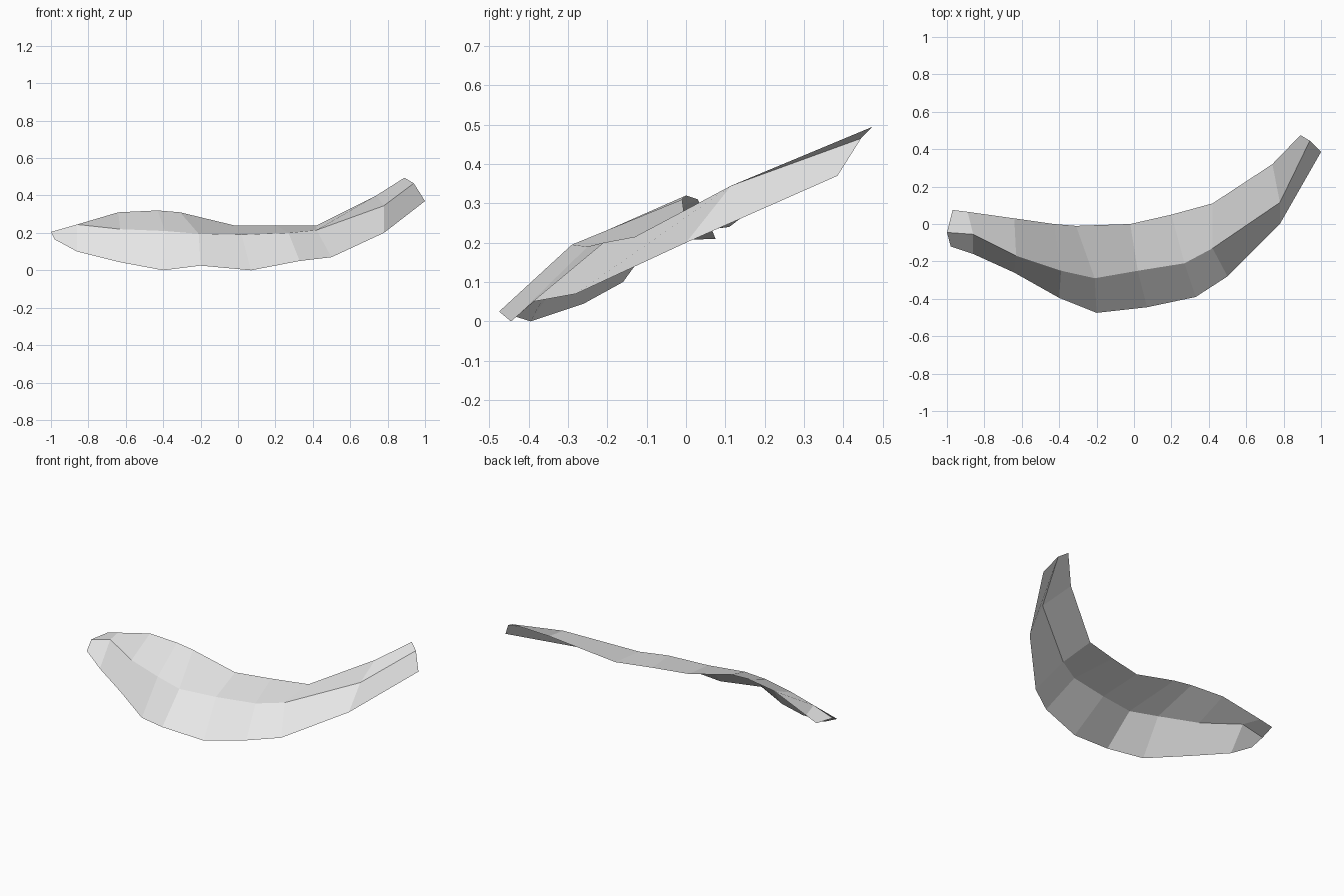
import bpy
import bmesh

# Remove the default cube
default_cube = bpy.data.objects.get("Cube")
if default_cube:
    bpy.data.objects.remove(default_cube, do_unlink=True)


def make_material(name, value):
    """Plain grey material for viewport and render."""
    material = bpy.data.materials.new(name)
    material.use_nodes = True
    colour = (value, value, value, 1.0)
    material.diffuse_color = colour
    shader = material.node_tree.nodes["Principled BSDF"]
    shader.inputs["Base Color"].default_value = colour
    return material


def loft_sheet(name, rails, material):
    """Join neighbouring rails with strips of flat quads."""
    bm = bmesh.new()
    rows = [[bm.verts.new(point) for point in rail] for rail in rails]
    for lower, upper in zip(rows, rows[1:]):
        for i in range(len(lower) - 1):
            bm.faces.new((lower[i], lower[i + 1], upper[i + 1], upper[i]))
    mesh = bpy.data.meshes.new(name)
    bm.to_mesh(mesh)
    bm.free()
    mesh.materials.append(material)
    sheet = bpy.data.objects.new(name, mesh)
    bpy.context.scene.collection.objects.link(sheet)
    return sheet


# Front lower edge, from the right tip to the left tip
front_edge = [
    (-.98, -.12, .165), (-.86, -.16, .1), (-.64, -.26, .045),
    (-.4, -.395, 0), (-.2, -.475, .025), (.07, -.445, 0),
    (.33, -.39, .05), (.5, -.28, .07), (.78, 0, .2), (1, .385, .37),
]

# Folded crease along the middle
crease = [
    (-1, -.045, .205), (-.86, -.055, .245), (-.63, -.17, .22),
    (-.39, -.25, .21), (-.21, -.29, .195), (.02, -.25, .19),
    (.27, -.21, .2), (.42, -.13, .215), (.78, .115, .345), (.94, .445, .465),
]

# Back upper edge
back_edge = [
    (-.97, .075, .21), (-.89, .065, .235), (-.64, .03, .31),
    (-.43, 0, .32), (-.31, -.01, .31), (-.02, 0, .24),
    (.2, .05, .24), (.42, .11, .24), (.74, .32, .4), (.89, .475, .495),
]

light_grey = make_material("light grey", .8)
loft_sheet("curved_folded_strip", [front_edge, crease, back_edge], light_grey)
